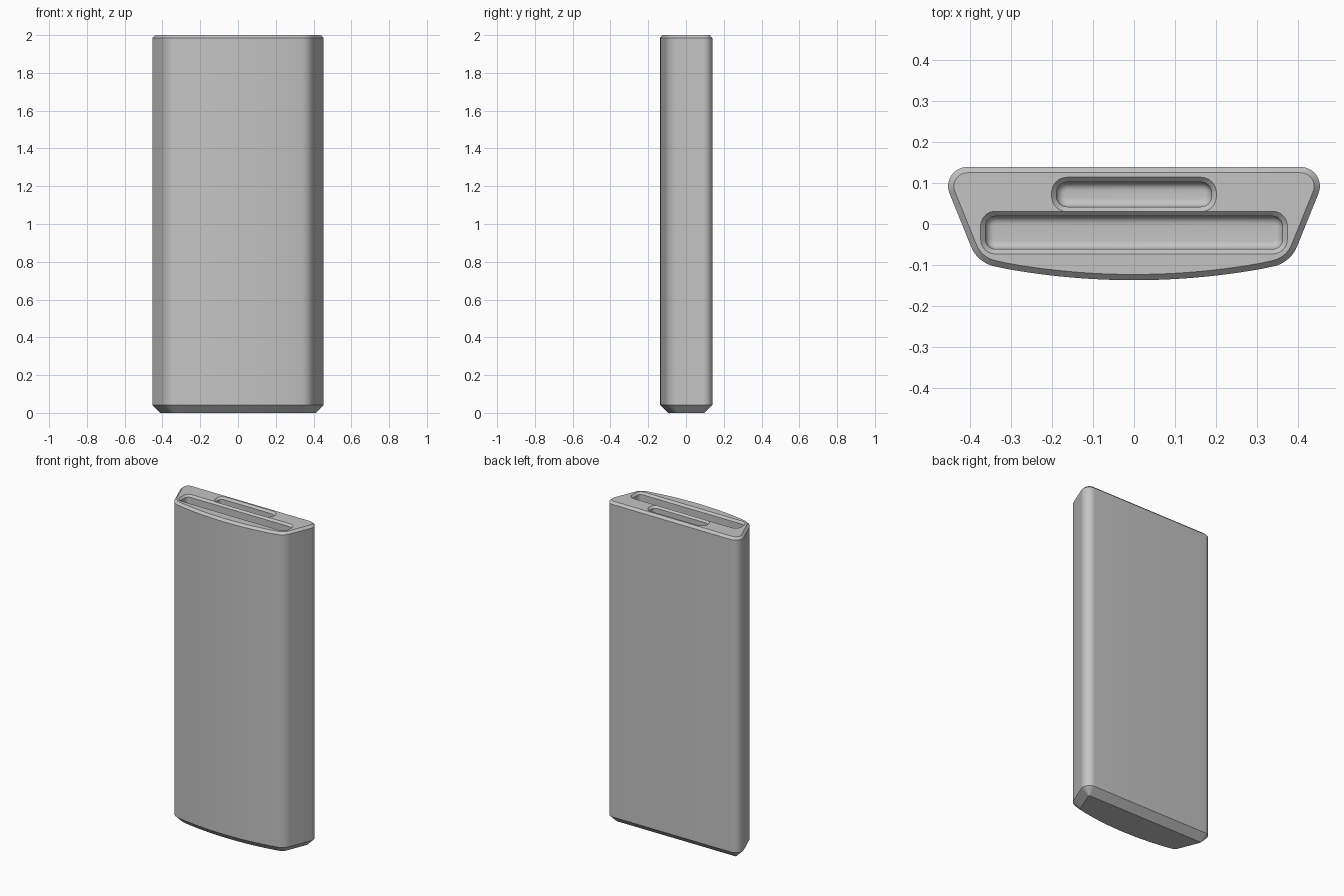
import bpy, bmesh, math
from mathutils import Vector

if "Cube" in bpy.data.objects:
    bpy.data.objects.remove(bpy.data.objects["Cube"])

HEIGHT = 2.0

grey = bpy.data.materials.new("plain grey")
grey.diffuse_color = (0.55, 0.55, 0.55, 1)
grey.use_nodes = True
grey.node_tree.nodes["Principled BSDF"].inputs["Base Color"].default_value = grey.diffuse_color


def arc(cx, cy, r, a0, a1, n):
    """Points on an arc, angles in degrees."""
    return [Vector((cx + r * math.cos(math.radians(a0 + (a1 - a0) * i / n)),
                    cy + r * math.sin(math.radians(a0 + (a1 - a0) * i / n))))
            for i in range(n + 1)]


def round_corner(prev, corner, nxt, r, n=10):
    """Replace a sharp corner with an arc of radius r."""
    u, v = (prev - corner).normalized(), (nxt - corner).normalized()
    half = u.angle(v) / 2
    c = corner + (u + v).normalized() * (r / math.sin(half))
    p, q = corner + u * (r / math.tan(half)), corner + v * (r / math.tan(half))
    a0 = math.atan2(p.y - c.y, p.x - c.x)
    a1 = math.atan2(q.y - c.y, q.x - c.x)
    d = (a1 - a0 + math.pi) % (2 * math.pi) - math.pi
    return arc(c.x, c.y, r, math.degrees(a0), math.degrees(a0 + d), n)


def inset(loop, d):
    """Mitred inset of a counter-clockwise loop."""
    out = []
    for i, p in enumerate(loop):
        a = (p - loop[i - 1]).normalized()
        b = (loop[(i + 1) % len(loop)] - p).normalized()
        n = (Vector((-a.y, a.x)) + Vector((-b.y, b.x))).normalized()
        out.append(p + n * (d / max(0.3, n.dot(Vector((-a.y, a.x))))))
    return out


def loft(name, rings):
    """Closed solid through (loop, z) rings listed from bottom to top."""
    bm = bmesh.new()
    rows = [[bm.verts.new((p.x, p.y, z)) for p in loop] for loop, z in rings]
    n = len(rows[0])
    for lo, hi in zip(rows, rows[1:]):
        for i in range(n):
            j = (i + 1) % n
            bm.faces.new((lo[i], lo[j], hi[j], hi[i]))
    bm.faces.new(rows[0][::-1])
    bm.faces.new(rows[-1])
    me = bpy.data.meshes.new(name)
    bm.to_mesh(me)
    bm.free()
    me.materials.append(grey)
    ob = bpy.data.objects.new(name, me)
    bpy.context.collection.objects.link(ob)
    return ob


# body outline: flat back, slanted sides, gently bowed front
BOW = 1.77
def front_y(x):
    return -0.137 + BOW - math.sqrt(BOW * BOW - x * x)

back = Vector((0.476, 0.139))
fore = Vector((0.381, front_y(0.381)))
inner = Vector((0.30, front_y(0.381) - 0.081 * 0.19))
right = (round_corner(inner, fore, back, 0.08)
         + round_corner(fore, back, Vector((0, 0.139)), 0.047, 14))
x0 = right[0].x
bow = [Vector((x, front_y(x))) for x in
       (x0 * (-1 + 2 * i / 24) for i in range(1, 24))]
left = [Vector((-p.x, p.y)) for p in reversed(right)]
outline = bow + right + left

body = loft("holder_body", [
    (inset(outline, 0.042), 0),
    (outline, 0.042),
    (outline, HEIGHT - 0.014),
    (inset(outline, 0.014), HEIGHT),
])


def slot(name, cy, hw, hd, r, depth, fillet=0.02, bevel=0.012):
    """Rounded pocket cutter with a filleted floor and a chamfered mouth."""
    def ring(d):
        pts = []
        for sx, sy, a in ((1, 1, 0), (-1, 1, 90), (-1, -1, 180), (1, -1, 270)):
            pts += arc(sx * (hw - r), cy + sy * (hd - r), r + d, a, a + 90, 8)
        return pts
    floor = HEIGHT - depth
    rings = []
    for i in range(7):
        t = math.radians(15 * i)
        rings.append((ring(-fillet * (1 - math.sin(t))),
                      floor + fillet * (1 - math.cos(t))))
    rings += [(ring(0), HEIGHT - bevel), (ring(bevel), HEIGHT),
              (ring(bevel), HEIGHT + 0.05)]
    ob = loft(name, rings)
    ob.hide_render = True
    return ob


# wide front slot and short back slot, cut into the top
cutters = [slot("wide_slot_cutter", -0.021, 0.362, 0.040, 0.024, 1.85),
           slot("short_slot_cutter", 0.072, 0.189, 0.030, 0.026, 1.85)]

bpy.context.view_layer.objects.active = body
for c in cutters:
    mod = body.modifiers.new(c.name, 'BOOLEAN')
    mod.operation = 'DIFFERENCE'
    mod.solver = 'EXACT'
    mod.object = c
    bpy.ops.object.modifier_apply(modifier=mod.name)
for c in cutters:
    bpy.data.objects.remove(c)

# smooth curves, crisp chamfers
bpy.ops.object.select_all(action='DESELECT')
body.select_set(True)
bpy.ops.object.shade_smooth_by_angle(angle=math.radians(30))
